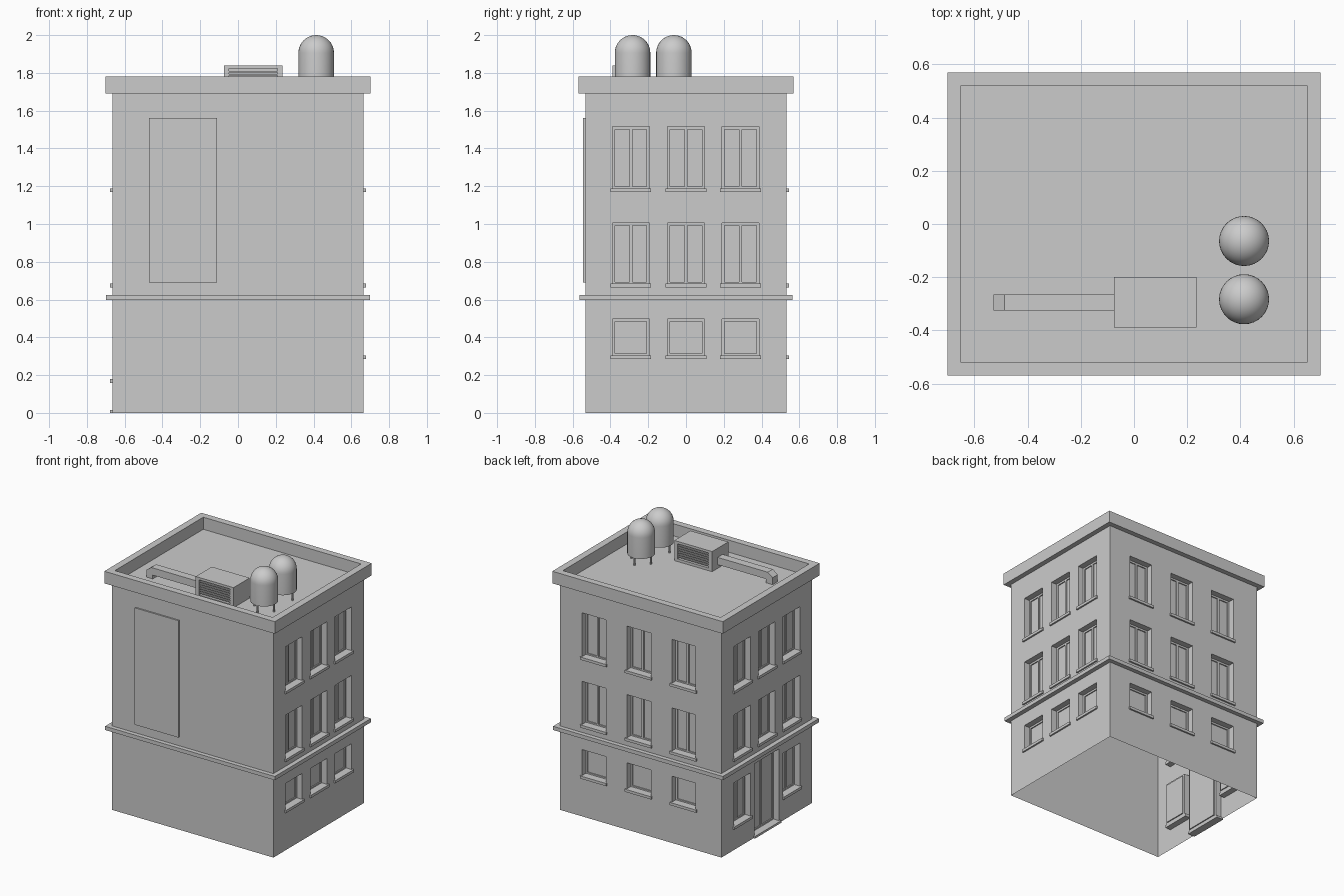
import bpy, bmesh, math
from mathutils import Vector

if "Cube" in bpy.data.objects:
    bpy.data.objects.remove(bpy.data.objects["Cube"])

W, D, ROOF = 0.665, 0.533, 1.69
Z = Vector((0, 0, 1))


def finish(name, bm, weld=True, normals=True):
    if weld:
        bmesh.ops.remove_doubles(bm, verts=bm.verts, dist=1e-5)
    if normals:
        bmesh.ops.recalc_face_normals(bm, faces=bm.faces)
    me = bpy.data.meshes.new(name)
    bm.to_mesh(me)
    bm.free()
    ob = bpy.data.objects.new(name, me)
    bpy.context.collection.objects.link(ob)
    return ob


def add_box(bm, lo, hi):
    lo, hi = Vector(lo), Vector(hi)
    vs = bmesh.ops.create_cube(bm, size=1)["verts"]
    for v in vs:
        v.co = (lo + hi) / 2 + Vector(v.co[i] * abs(hi[i] - lo[i]) for i in range(3))


def box(name, lo, hi):
    bm = bmesh.new()
    add_box(bm, lo, hi)
    return finish(name, bm)


def loft(bm, loops, cap=True):
    rows = [[bm.verts.new(p) for p in lp] for lp in loops]
    for a, b in zip(rows, rows[1:]):
        n = len(a)
        for i in range(n):
            j = (i + 1) % n
            bm.faces.new((a[i], a[j], b[j], b[i]))
    if cap:
        bm.faces.new(rows[-1])


def rect(x, y, z):
    return [(-x, -y, z), (x, -y, z), (x, y, z), (-x, y, z)]


def wall(name, U, half, dist, openings):
    """Sheet wall with recessed, framed openings (u0, u1, z0, z1, mullion) and sills."""
    U = Vector(U)
    N = U.cross(Z)
    P = lambda u, z, d=0: U * u + Z * z + N * (dist - d)
    bm, trim = bmesh.new(), bmesh.new()
    us = sorted({-half, half} | {u for o in openings for u in o[:2]})
    zs = sorted({0, ROOF} | {z for o in openings for z in o[2:4]})
    for u0, u1 in zip(us, us[1:]):
        for z0, z1 in zip(zs, zs[1:]):
            u, z = (u0 + u1) / 2, (z0 + z1) / 2
            if not any(o[0] < u < o[1] and o[2] < z < o[3] for o in openings):
                bm.faces.new([bm.verts.new(P(*q)) for q in
                              ((u0, z0), (u1, z0), (u1, z1), (u0, z1))])
    for u0, u1, z0, z1, mullion in openings:
        loops = []
        for i, d in ((0, 0), (0, 0.045), (0.014, 0.045), (0.014, 0.053)):
            loops.append([P(u0 + i, z0 + i, d), P(u1 - i, z0 + i, d),
                          P(u1 - i, z1 - i, d), P(u0 + i, z1 - i, d)])
        loft(bm, loops)
        if mullion:
            c = (u0 + u1) / 2
            add_box(trim, P(c - 0.008, z0 + 0.014, 0.053), P(c + 0.008, z1 - 0.014, 0.045))
        add_box(trim, P(u0 - 0.01, max(z0 - 0.016, 0), 0.045), P(u1 + 0.01, z0 + 0.004, -0.012))
    finish(name, bm, normals=False)
    if openings:
        finish(name + "_sills_and_mullions", trim, weld=False)


# Walls with window rows
UPPER = ((0.68, 1.005, True), (1.185, 1.515, True))
LOW = ((0.30, 0.497, False),)


def windows(centres, rows):
    return [(c - 0.098, c + 0.098, *r) for c in centres for r in rows]


SIDE = (-0.292, 0, 0.289)
wall("front_wall", (1, 0, 0), W, D, [])
wall("right_wall", (0, 1, 0), D, W, windows(SIDE, LOW + UPPER))
wall("back_wall", (-1, 0, 0), W, D, windows((-0.385, -0.015, 0.355), LOW + UPPER))
left = windows((-0.289, 0, 0.292), UPPER)
left += windows((-0.289, 0.292), ((0.175, 0.50, True),))
left.append((-0.145, 0.145, 0.012, 0.55, True))
wall("left_wall", (0, -1, 0), D, W, left)

# Cornice, parapet and roof deck
bm = bmesh.new()
loft(bm, [rect(W, D, ROOF), rect(0.702, 0.57, ROOF), rect(0.702, 0.57, 1.78),
          rect(0.65, 0.52, 1.78), rect(0.65, 0.52, ROOF)])
finish("cornice_and_roof", bm, normals=False)

# Belt course between the storeys
bm = bmesh.new()
loft(bm, [rect(W, D, 0.597), rect(0.699, 0.565, 0.597),
          rect(0.699, 0.565, 0.625), rect(W, D, 0.625)], cap=False)
finish("belt_course", bm, normals=False)

# Blank panel on the front wall
box("front_panel", (-0.47, -0.544, 0.69), (-0.11, -D, 1.56))

# Rooftop air unit with louvres on both long faces
bm = bmesh.new()
X0, X1, Y0, Y1, TOP = -0.075, 0.236, -0.39, -0.20, 1.84
add_box(bm, (X0, Y0 + 0.02, ROOF), (X1, Y1 - 0.02, TOP))
for ya, yb in ((Y0, Y0 + 0.02), (Y1 - 0.02, Y1)):
    add_box(bm, (X0, ya, ROOF), (X0 + 0.028, yb, TOP))
    add_box(bm, (X1 - 0.028, ya, ROOF), (X1, yb, TOP))
    for za, zb in ((ROOF, ROOF + 0.02), (TOP - 0.018, TOP)):
        add_box(bm, (X0 + 0.028, ya, za), (X1 - 0.028, yb, zb))
    for k in range(6):
        z = ROOF + 0.029 + k * 0.0165
        add_box(bm, (X0 + 0.028, ya + 0.005, z), (X1 - 0.028, yb - 0.005, z + 0.008))
finish("air_unit", bm, weld=False)

# Duct turning down into the roof
profile = [(X0, 1.772), (-0.488, 1.772), (-0.528, 1.742), (-0.528, ROOF),
           (-0.475, ROOF), (-0.475, 1.718), (X0, 1.718)]
bm = bmesh.new()
f = bm.faces.new([bm.verts.new((x, -0.325, z)) for x, z in profile])
ext = bmesh.ops.extrude_face_region(bm, geom=[f], use_keep_orig=True)
bmesh.ops.translate(bm, vec=(0, 0.06, 0),
                    verts=[v for v in ext["geom"] if isinstance(v, bmesh.types.BMVert)])
finish("duct", bm)

# Domed tanks on four legs
R, ZB, ZD = 0.094, 1.75, 1.906
for n, cy in enumerate((-0.283, -0.064), 1):
    bm = bmesh.new()
    pts = [(0, ZB), (R, ZB)] + [(R * math.cos(a), ZD + R * math.sin(a)) for a in
                                (i * math.pi / 20 for i in range(11))]
    vs = [bm.verts.new((0.414 + r, cy, z)) for r, z in pts]
    es = [bm.edges.new(p) for p in zip(vs, vs[1:])]
    bmesh.ops.spin(bm, geom=vs + es, cent=(0.414, cy, 0), axis=(0, 0, 1),
                   angle=2 * math.pi, steps=32, use_duplicate=False)
    ob = finish(f"tank_{n}", bm)
    bpy.ops.object.select_all(action="DESELECT")
    ob.select_set(True)
    bpy.context.view_layer.objects.active = ob
    bpy.ops.object.shade_smooth_by_angle(angle=math.radians(35))
    bm = bmesh.new()
    for dx, dy in ((1, 0), (-1, 0), (0, 1), (0, -1)):
        leg = bmesh.ops.create_cone(bm, cap_ends=True, segments=10, radius1=0.007,
                                    radius2=0.007, depth=0.07)["verts"]
        bmesh.ops.translate(bm, verts=leg, vec=(0.414 + dx * 0.08, cy + dy * 0.08, ROOF + 0.035))
    finish(f"tank_legs_{n}", bm)
